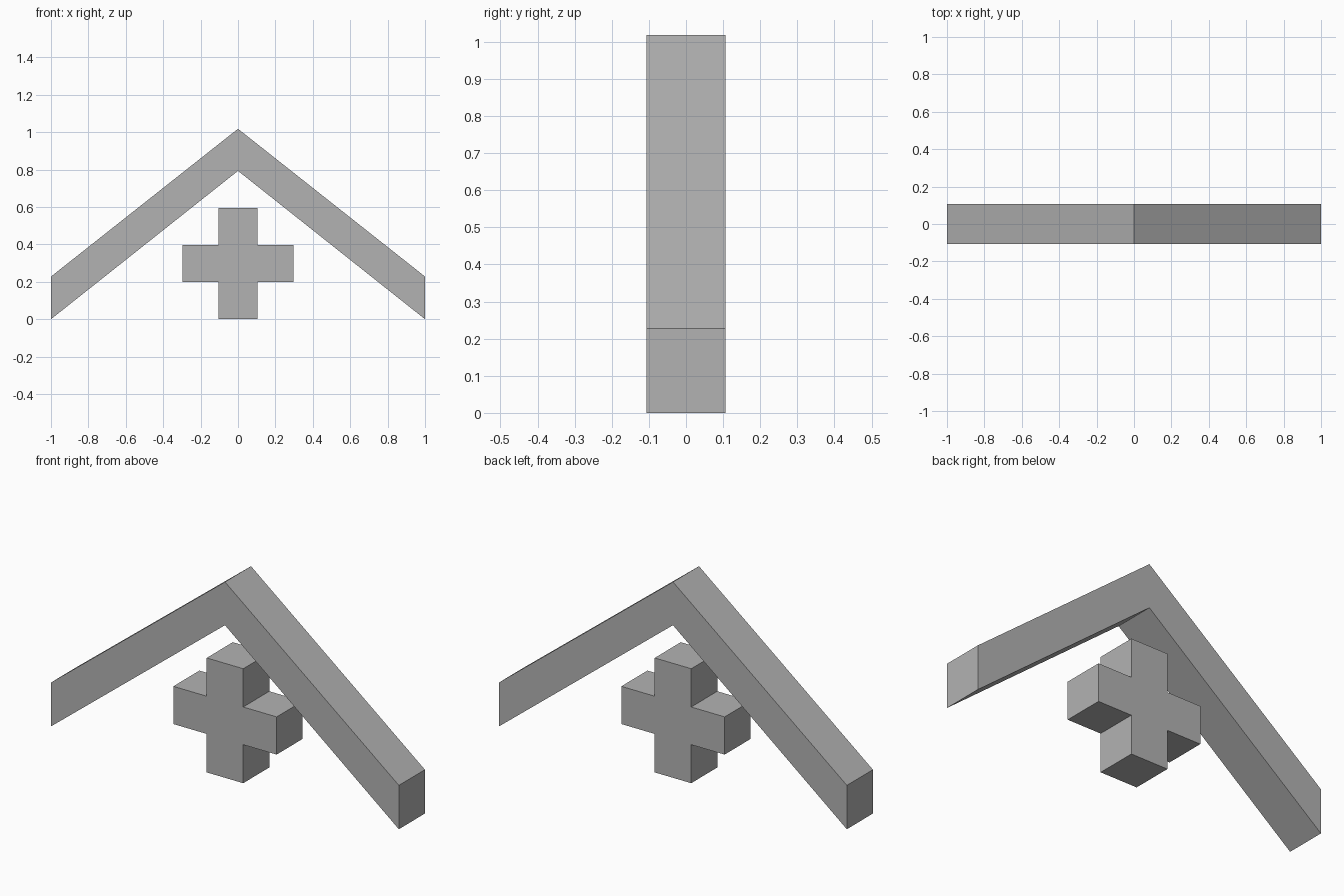
import bpy, bmesh

if "Cube" in bpy.data.objects:
    bpy.data.objects.remove(bpy.data.objects["Cube"])

HALF_DEPTH = 0.107

grey = bpy.data.materials.new("plain grey")
grey.diffuse_color = (0.45, 0.45, 0.45, 1)
grey.use_nodes = True
grey.node_tree.nodes["Principled BSDF"].inputs["Base Color"].default_value = grey.diffuse_color


def extruded(name, half_profile):
    """Mirror a right-hand (x, z) profile across x = 0 and extrude it along y."""
    left = [(-x, z) for x, z in reversed(half_profile) if x > 0]
    bm = bmesh.new()
    face = bm.faces.new([bm.verts.new((x, -HALF_DEPTH, z)) for x, z in half_profile + left])
    ext = bmesh.ops.extrude_face_region(bm, geom=[face], use_keep_orig=True)
    moved = [g for g in ext["geom"] if isinstance(g, bmesh.types.BMVert)]
    bmesh.ops.translate(bm, verts=moved, vec=(0, 2 * HALF_DEPTH, 0))
    bmesh.ops.recalc_face_normals(bm, faces=bm.faces)
    mesh = bpy.data.meshes.new(name)
    bm.to_mesh(mesh)
    bm.free()
    mesh.materials.append(grey)
    obj = bpy.data.objects.new(name, mesh)
    bpy.context.collection.objects.link(obj)
    return obj


# Gabled roof: inner ridge, lower eave, upper eave, outer ridge
extruded("roof", [(0, 0.793), (1, 0), (1, 0.228), (0, 1.018)])

# Cross standing under the roof
extruded("cross", [(0.105, 0), (0.105, 0.2), (0.297, 0.2),
                   (0.297, 0.396), (0.105, 0.396), (0.105, 0.595)])
